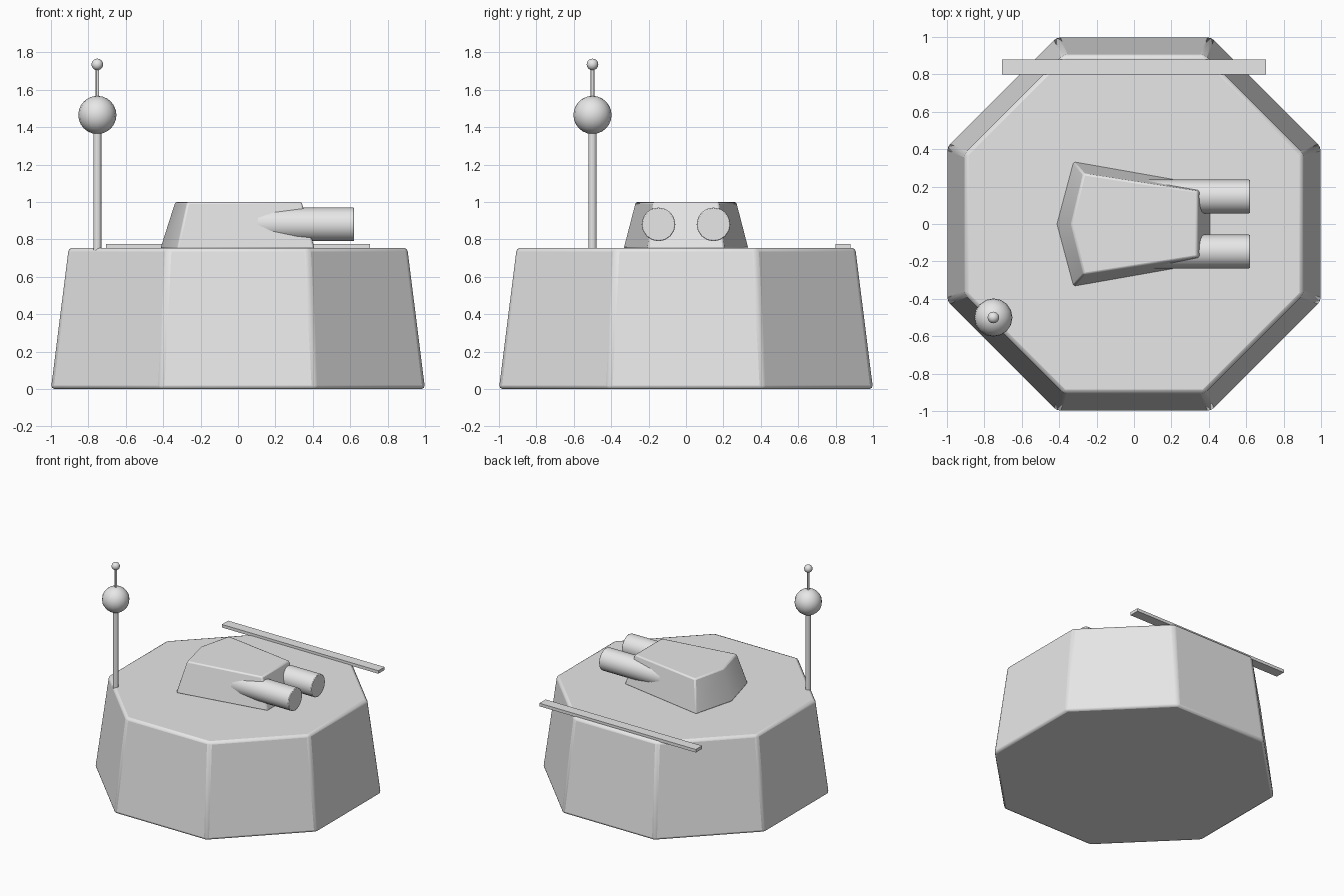
import bpy, bmesh, math

if "Cube" in bpy.data.objects:
    bpy.data.objects.remove(bpy.data.objects["Cube"])

grey = bpy.data.materials.new("plain grey")
grey.diffuse_color = (0.8, 0.8, 0.8, 1)
grey.use_nodes = True
grey.node_tree.nodes["Principled BSDF"].inputs["Base Color"].default_value = grey.diffuse_color


def finish(name, bevel=0.0, segments=2, angle=30):
    ob = bpy.context.object
    ob.name = ob.data.name = name
    ob.data.materials.append(grey)
    bpy.ops.object.shade_smooth_by_angle(angle=math.radians(angle))
    if bevel:
        mod = ob.modifiers.new("soft edges", "BEVEL")
        mod.width, mod.segments = bevel, segments
        mod.limit_method = "ANGLE"
        mod.angle_limit = math.radians(30)
    return ob


def frustum(name, bottom, top, z0, z1, bevel):
    """Closed solid between two matching outlines."""
    bm = bmesh.new()
    low = [bm.verts.new((x, y, z0)) for x, y in bottom]
    high = [bm.verts.new((x, y, z1)) for x, y in top]
    bm.faces.new(low[::-1])
    bm.faces.new(high)
    n = len(low)
    for i in range(n):
        j = (i + 1) % n
        bm.faces.new((low[i], low[j], high[j], high[i]))
    bmesh.ops.recalc_face_normals(bm, faces=bm.faces)
    mesh = bpy.data.meshes.new(name)
    bm.to_mesh(mesh)
    bm.free()
    ob = bpy.data.objects.new(name, mesh)
    bpy.context.collection.objects.link(ob)
    bpy.ops.object.select_all(action="DESELECT")
    bpy.context.view_layer.objects.active = ob
    ob.select_set(True)
    return finish(name, bevel)


def octagon(apothem):
    r = apothem / math.cos(math.pi / 8)
    angles = [math.pi / 8 + i * math.pi / 4 for i in range(8)]
    return [(r * math.cos(a), r * math.sin(a)) for a in angles]


def rod(name, radius, length, centre, rotation=(0, 0, 0), sides=16, bevel=0.0):
    bpy.ops.mesh.primitive_cylinder_add(vertices=sides, radius=radius, depth=length,
                                        location=centre, rotation=rotation)
    return finish(name, bevel)


def ball(name, radius, centre):
    bpy.ops.mesh.primitive_uv_sphere_add(segments=16, ring_count=12,
                                         radius=radius, location=centre)
    return finish(name, angle=60)


# Bunker body
frustum("bunker_base", octagon(1.0), octagon(0.905), 0, 0.755, 0.02)

# Turret: five-sided wedge, pointed at the rear
frustum("turret",
        [(-0.415, 0), (-0.325, -0.335), (0.41, -0.205), (0.41, 0.205), (-0.325, 0.335)],
        [(-0.335, 0), (-0.27, -0.27), (0.34, -0.175), (0.34, 0.175), (-0.27, 0.27)],
        0.75, 1.0, 0.01)

# Twin barrels
for side, y in (("right", -0.147), ("left", 0.147)):
    rod(f"barrel_{side}", 0.09, 0.62, (0.31, y, 0.88), (0, math.pi / 2, 0), bevel=0.005)

# Antenna at the corner of the roof
AX, AY = -0.752, -0.5
rod("antenna_mast", 0.021, 0.69, (AX, AY, 1.085), sides=12)
ball("antenna_ball", 0.102, (AX, AY, 1.465))
rod("antenna_tip_rod", 0.01, 0.2, (AX, AY, 1.63), sides=12)
ball("antenna_tip_ball", 0.031, (AX, AY, 1.735))

# Flat rail across the back of the roof
bpy.ops.mesh.primitive_cube_add(size=1, location=(0, 0.84, 0.763))
bpy.context.object.scale = (1.41, 0.08, 0.025)
bpy.ops.object.transform_apply(location=False, rotation=False, scale=True)
finish("rear_rail")
